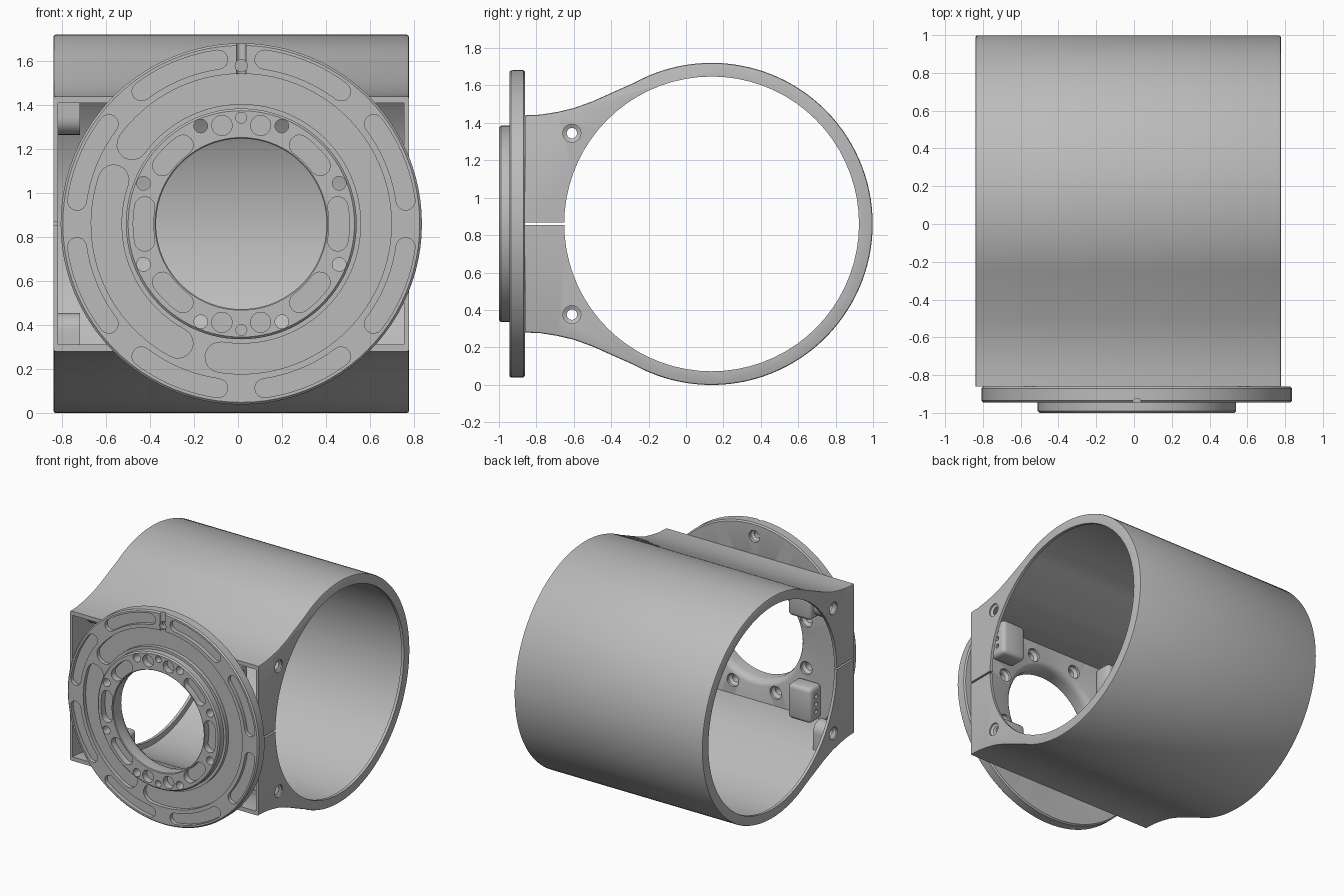
import bpy, bmesh
from math import sin, cos, pi, radians, sqrt, atan2
from mathutils import Vector

cube = bpy.data.objects.get("Cube")
if cube:
    bpy.data.objects.remove(cube)

grey = bpy.data.materials.new("machined grey")
grey.use_nodes = True
grey.diffuse_color = (0.5, 0.5, 0.5, 1)
grey.node_tree.nodes["Principled BSDF"].inputs["Base Color"].default_value = (0.5, 0.5, 0.5, 1)

CX, CZ = 0.015, 0.86       # flange axis
BORE_Y, OUT_R, IN_R = 0.137, 0.861, 0.788
LEFT, RIGHT = -0.84, 0.778  # tube ends
FRONT, BACK = -0.945, -0.86
WALL = 0.031               # shell thickness


def place(axis, u, v, t):
    """Point from two cross-section coordinates and a position along an axis."""
    return Vector((t, u, v)) if axis == "x" else Vector((u, t, v)) if axis == "y" else Vector((u, v, t))


def prism(bm, pts, axis, a, b):
    rings = [[bm.verts.new(place(axis, u, v, t)) for u, v in pts] for t in (a, b)]
    n = len(pts)
    bm.faces.new(rings[0])
    bm.faces.new(rings[1])
    for i in range(n):
        j = (i + 1) % n
        bm.faces.new((rings[0][i], rings[0][j], rings[1][j], rings[1][i]))


def spin(bm, profile, axis, u, v, n, closed):
    """Revolve (radius, position) points; an open profile gets end caps."""
    rings = [[bm.verts.new(place(axis, u + r * cos(2 * pi * k / n), v + r * sin(2 * pi * k / n), t))
              for k in range(n)] for r, t in profile]
    count = len(rings)
    for i in range(count if closed else count - 1):
        a, b = rings[i], rings[(i + 1) % count]
        for k in range(n):
            m = (k + 1) % n
            bm.faces.new((a[k], a[m], b[m], b[k]))
    if not closed:
        bm.faces.new(rings[0])
        bm.faces.new(rings[-1])


def box(bm, x, y, z):
    prism(bm, [(x[0], z[0]), (x[1], z[0]), (x[1], z[1]), (x[0], z[1])], "y", *y)


def circle(u, v, r, n=24):
    return [(u + r * cos(2 * pi * k / n), v + r * sin(2 * pi * k / n)) for k in range(n)]


def arc_slot(r, half, start, end):
    """Outline of a curved slot with round ends, angles in degrees."""
    a, b = radians(start), radians(end)
    n = max(4, int((end - start) / 3))
    pts = [(CX + (r + half) * cos(a + (b - a) * i / n), CZ + (r + half) * sin(a + (b - a) * i / n))
           for i in range(n + 1)]
    for ang, mid in ((b, 0), (a, pi)):
        if mid:
            pts += [(CX + (r - half) * cos(b + (a - b) * i / n), CZ + (r - half) * sin(b + (a - b) * i / n))
                    for i in range(n + 1)]
        pts += [(CX + r * cos(ang) + half * cos(ang + mid + pi * k / 8),
                 CZ + r * sin(ang) + half * sin(ang + mid + pi * k / 8)) for k in range(1, 8)]
    return pts


def flared(curve, radius, join_y, n):
    """Side outline: a neck curve, mirrored, that runs into a circle."""
    dy = join_y - BORE_Y
    start = atan2(sqrt(radius ** 2 - dy ** 2), dy)
    pts = [(y, CZ + h) for y, h in curve]
    pts += [(BORE_Y + radius * cos(start - 2 * start * i / n), CZ + radius * sin(start - 2 * start * i / n))
            for i in range(n + 1)]
    return pts + [(y, CZ - h) for y, h in reversed(curve)]


def finish(name, bm):
    bmesh.ops.recalc_face_normals(bm, faces=bm.faces)
    mesh = bpy.data.meshes.new(name)
    bm.to_mesh(mesh)
    bm.free()
    ob = bpy.data.objects.new(name, mesh)
    bpy.context.collection.objects.link(ob)
    mesh.materials.append(grey)
    return ob


def activate(ob):
    bpy.ops.object.select_all(action="DESELECT")
    ob.select_set(True)
    bpy.context.view_layer.objects.active = ob


def combine(ob, bm, operation="DIFFERENCE"):
    tool = finish("cutter", bm)
    mod = ob.modifiers.new("shape", "BOOLEAN")
    mod.operation, mod.solver, mod.object = operation, "EXACT", tool
    activate(ob)
    bpy.ops.object.modifier_apply(modifier=mod.name)
    bpy.data.objects.remove(tool)


def bevel(ob, width, segments=2):
    mod = ob.modifiers.new("soft edges", "BEVEL")
    mod.width, mod.segments, mod.limit_method, mod.angle_limit = width, segments, "ANGLE", radians(50)
    activate(ob)
    bpy.ops.object.modifier_apply(modifier=mod.name)


def smooth(ob):
    activate(ob)
    bpy.ops.object.shade_smooth_by_angle(angle=radians(30))


# Housing: round tube that flares into a square front mouth
flare = [(-0.9, 0.579), (-0.78, 0.584), (-0.69, 0.598), (-0.6, 0.619), (-0.5, 0.655), (-0.4, 0.7)]
bm = bmesh.new()
prism(bm, flared(flare, OUT_R, -0.28, 80), "x", LEFT, RIGHT)
housing = finish("tube_housing", bm)
bevel(housing, 0.01)
bm = bmesh.new()
box(bm, (-1, 1), (-1.2, BACK - 0.001), (0, 2))
combine(housing, bm)

# Hollow shell of even thickness between the end walls
hollow = [(y, h - WALL) for y, h in flare]
bm = bmesh.new()
prism(bm, flared(hollow, OUT_R - WALL, -0.27, 80), "x", LEFT + 0.022, RIGHT - 0.022)
combine(housing, bm)

# Bosses on one end wall, rounded towards the middle and webbed to the shell
for side in (-1, 1):
    z = CZ + side * 0.485
    half = [(-0.61 + 0.08 * cos(pi * k / 12), z - side * 0.08 * sin(pi * k / 12)) for k in range(13)]
    bm = bmesh.new()
    prism(bm, half + [(-0.69, CZ + side * 0.58), (-0.53, CZ + side * 0.625)], "x", LEFT + 0.012, LEFT + 0.12)
    combine(housing, bm, "UNION")

# Bore through the end walls, clamp slit and countersunk side holes
bm = bmesh.new()
prism(bm, circle(BORE_Y, CZ, IN_R, 72), "x", -1, 1)
combine(housing, bm)
bm = bmesh.new()
box(bm, (-1, 1), (-1, -0.6), (CZ - 0.006, CZ + 0.008))
for side in (-1, 1):
    z = CZ + side * 0.485
    spin(bm, [(0.048, -0.9), (0.048, LEFT + 0.01), (0.028, LEFT + 0.03), (0.028, -0.6)], "x", -0.61, z, 24, False)
    spin(bm, [(0.048, 0.9), (0.048, RIGHT - 0.01), (0.028, RIGHT - 0.02), (0.028, 0.6)], "x", -0.61, z, 24, False)
combine(housing, bm)
smooth(housing)

# Flange: round plate with a raised hub and centre bore
bm = bmesh.new()
spin(bm, [(0.388, -0.995), (0.393, -1), (0.515, -1), (0.525, -0.99), (0.525, FRONT),
          (0.812, FRONT), (0.822, FRONT + 0.01), (0.822, BACK - 0.01),
          (0.812, BACK), (0.43, BACK), (0.41, -0.87), (0.395, -0.89), (0.388, -0.92)], "y", CX, CZ, 96, True)
flange = finish("mounting_flange", bm)

# Slots and holes in the flange
bm = bmesh.new()
for quarter in range(4):
    for a, b in ((8, 37), (53, 82)):
        prism(bm, arc_slot(0.755, 0.043, quarter * 90 + a, quarter * 90 + b), "y", -1.1, -0.915)
for a, b in ((161, 242), (261, 504)):
    prism(bm, arc_slot(0.614, 0.069, a, b), "y", -1.1, -0.915)
for angle in (0, 45, 135, 180, 225, 315):
    reach = 8.5 if angle % 90 else 10
    prism(bm, arc_slot(0.446, 0.046, angle - reach, angle + reach), "y", -1.1, -0.95)
for k in range(8):
    a = radians(22.5 + 45 * k)
    spin(bm, [(0.031, -1.1), (0.031, -0.9), (0.05, -0.88), (0.05, -0.8)], "y",
         CX + 0.482 * cos(a), CZ + 0.482 * sin(a), 24, False)
for side in (-1, 1):
    prism(bm, circle(CX, CZ + side * 0.483, 0.025), "y", -1.1, -0.95)
    for x in (-0.088, 0.088):
        prism(bm, circle(CX + x, CZ + side * 0.448, 0.046), "y", -1.1, -0.95)
spin(bm, [(0.028, -1.1), (0.028, -0.9), (0.046, -0.885), (0.046, -0.8)], "y", CX, CZ + 0.72, 24, False)
combine(flange, bm)

# Index groove at the top of the rim
bm = bmesh.new()
prism(bm, circle(CX, FRONT, 0.022, 16), "z", CZ + 0.67, CZ + 0.9)
combine(flange, bm)
smooth(flange)

# Four drilled lugs behind the flange
for sx, side in ((1, "left"), (-1, "right")):
    for sz, level in ((1, "upper"), (-1, "lower")):
        x, z = CX + sx * 0.48, CZ + sz * 0.4
        bm = bmesh.new()
        box(bm, (x - 0.1, x + 0.1), (BACK - 0.004, -0.72), (z - 0.135, z + 0.135))
        lug = finish(f"{level}_{side}_lug", bm)
        bevel(lug, 0.03, 3)
        bm = bmesh.new()
        for k in (-1, 0, 1):
            prism(bm, circle(-0.79, z + k * 0.06, 0.016, 16), "x", x + sx * 0.06, x + sx * 0.15)
        combine(lug, bm)
        smooth(lug)
